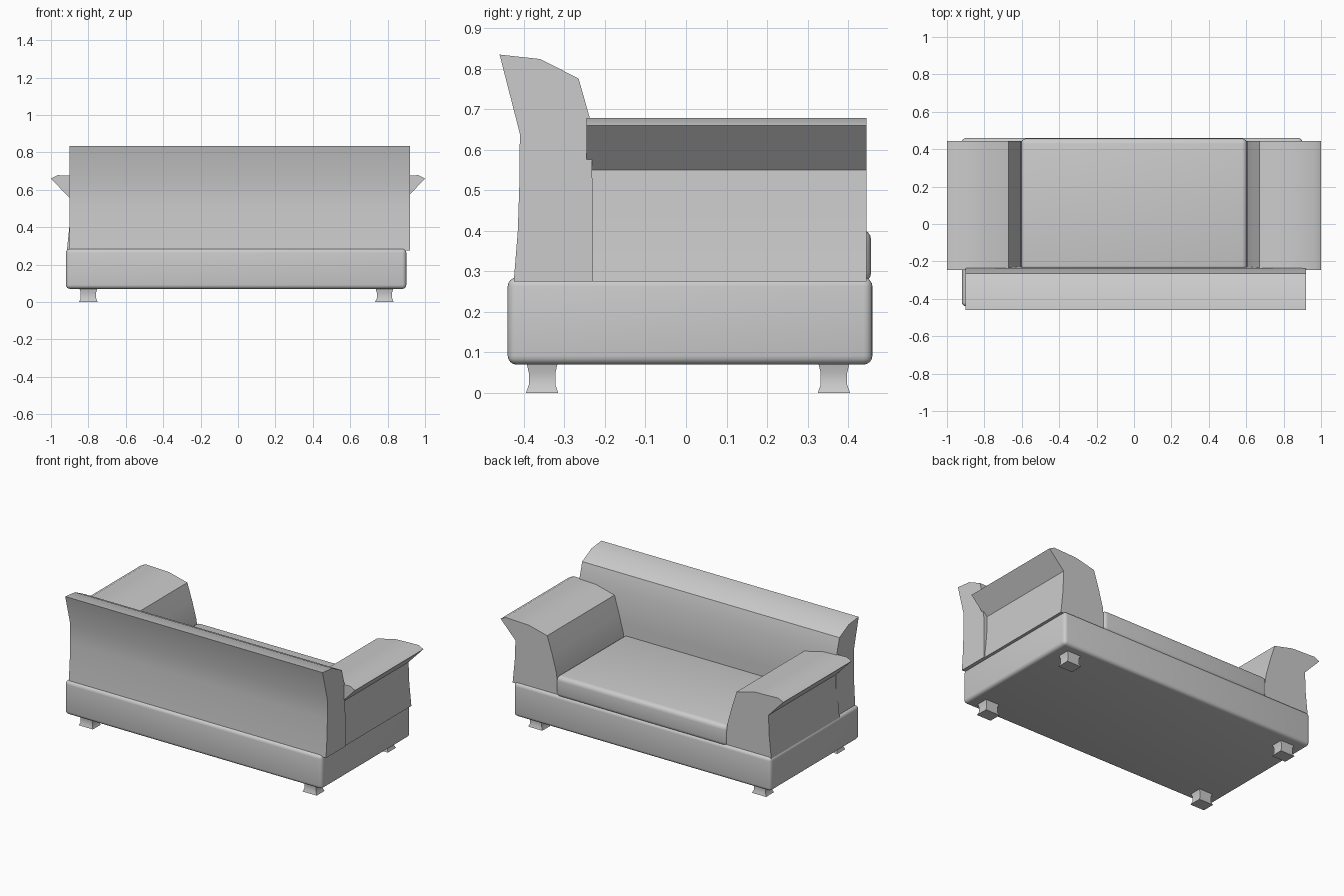
import bpy, bmesh, math

if "Cube" in bpy.data.objects:
    bpy.data.objects.remove(bpy.data.objects["Cube"])


def finish(name, bm, angle=35):
    bmesh.ops.recalc_face_normals(bm, faces=bm.faces)
    mesh = bpy.data.meshes.new(name)
    bm.to_mesh(mesh)
    bm.free()
    obj = bpy.data.objects.new(name, mesh)
    bpy.context.collection.objects.link(obj)
    bpy.ops.object.select_all(action='DESELECT')
    obj.select_set(True)
    bpy.context.view_layer.objects.active = obj
    bpy.ops.object.shade_smooth_by_angle(angle=math.radians(angle))
    return obj


def extrude_profile(name, points, offset):
    """Solid made by sweeping a closed 3D outline along an offset."""
    bm = bmesh.new()
    face = bm.faces.new([bm.verts.new(p) for p in points])
    new = bmesh.ops.extrude_face_region(bm, geom=[face])['geom']
    bmesh.ops.translate(bm, vec=offset,
                        verts=[v for v in new if isinstance(v, bmesh.types.BMVert)])
    return finish(name, bm)


def rounded_box(name, lo, hi, radius):
    bm = bmesh.new()
    bmesh.ops.create_cube(bm, size=1)
    for v in bm.verts:
        v.co = [lo[i] + (v.co[i] + 0.5) * (hi[i] - lo[i]) for i in range(3)]
    bmesh.ops.bevel(bm, geom=bm.edges[:], offset=radius, segments=4,
                    profile=0.5, affect='EDGES')
    return finish(name, bm)


# Base and seat cushion
rounded_box("base", (-0.92, -0.44, 0.07), (0.90, 0.46, 0.285), 0.022)
rounded_box("seat_cushion", (-0.605, -0.25, 0.27), (0.605, 0.457, 0.405), 0.028)

# Backrest, side outline swept along x
back = [(-0.425, 0.275), (-0.415, 0.40), (-0.411, 0.52), (-0.41, 0.64),
        (-0.46, 0.835), (-0.36, 0.824), (-0.265, 0.776), (-0.235, 0.67),
        (-0.23, 0.48), (-0.23, 0.275)]
extrude_profile("backrest", [(-0.90, y, z) for y, z in back], (1.82, 0, 0))

# Arms with flared outer lip, mirrored
arm = [(0.915, 0.275), (0.90, 0.42), (0.895, 0.55), (1.0, 0.66), (0.965, 0.678),
       (0.80, 0.672), (0.67, 0.64), (0.635, 0.53), (0.605, 0.42), (0.59, 0.275)]
for side, label in ((1, "right"), (-1, "left")):
    extrude_profile(f"{label}_arm", [(side * x, -0.245, z) for x, z in arm],
                    (0, 0.69, 0))

# Legs, square with a pinched waist
for lx in (-0.80, 0.783):
    for ly in (-0.355, 0.365):
        bm = bmesh.new()
        rings = []
        for z, w in ((0, 0.05), (0.02, 0.041), (0.05, 0.041), (0.08, 0.05)):
            rings.append([bm.verts.new((lx + sx * w, ly + sy * w * 0.8, z))
                          for sx, sy in ((-1, -1), (1, -1), (1, 1), (-1, 1))])
        for a, b in zip(rings, rings[1:]):
            for i in range(4):
                j = (i + 1) % 4
                bm.faces.new((a[i], a[j], b[j], b[i]))
        bm.faces.new(rings[0])
        bm.faces.new(rings[-1])
        finish("leg", bm)
